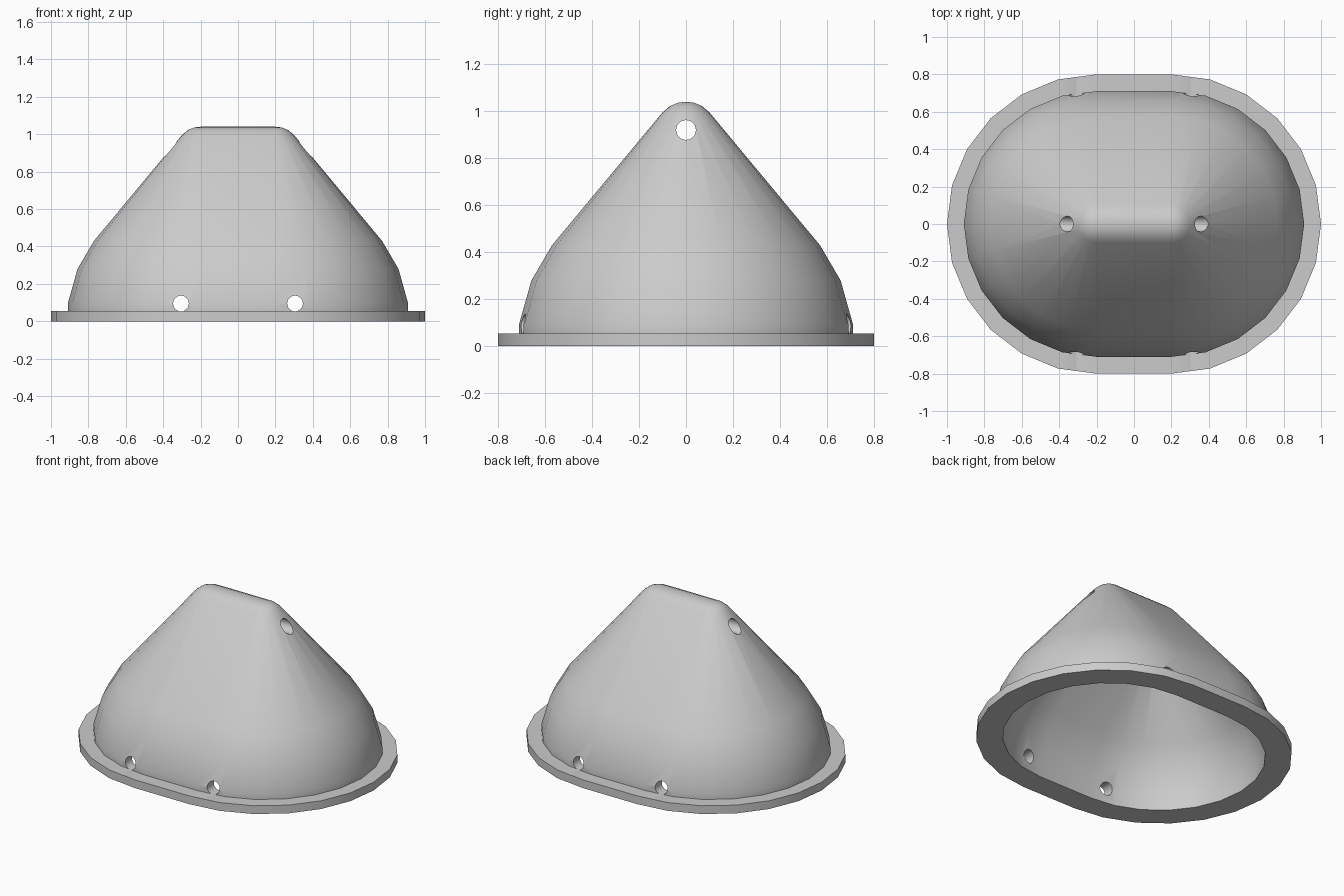
import bpy, bmesh, math
from mathutils import Matrix

if "Cube" in bpy.data.objects:
    bpy.data.objects.remove(bpy.data.objects["Cube"])

HALF = 0.2      # half length of the straight section
STEPS = 12      # segments per rounded end

grey = bpy.data.materials.new("light grey")
grey.diffuse_color = (0.6, 0.6, 0.6, 1)
grey.use_nodes = True
grey.node_tree.nodes["Principled BSDF"].inputs["Base Color"].default_value = grey.diffuse_color

# Wall section as (radius, height): outer skin from peak to rim, then inner skin back up
section = [(0, 1.04), (0.035, 1.036), (0.068, 1.022), (0.1, 0.995), (0.57, 0.43),
           (0.658, 0.28), (0.71, 0.095), (0.71, 0.055), (0.8, 0.055), (0.8, 0),
           (0.64, 0), (0.64, 0.09), (0.59, 0.26), (0.512, 0.385), (0.05, 0.94),
           (0.025, 0.96), (0, 0.967)]


def ring(bm, r, z):
    """Stadium shaped loop of vertices."""
    verts = []
    for side in (1, -1):
        for i in range(STEPS + 1):
            a = math.pi * (i / STEPS - 0.5)
            verts.append(bm.verts.new((side * (HALF + r * math.cos(a)),
                                       side * r * math.sin(a), z)))
    return verts


def finish(bm, name):
    me = bpy.data.meshes.new(name)
    bm.to_mesh(me)
    bm.free()
    ob = bpy.data.objects.new(name, me)
    bpy.context.collection.objects.link(ob)
    return ob


# Hollow hood with flange
bm = bmesh.new()
rings = [ring(bm, r, z) for r, z in section]
n = len(rings[0])
for a, b in zip(rings, rings[1:]):
    for i in range(n):
        j = (i + 1) % n
        bm.faces.new((a[i], b[i], b[j], a[j]))
bmesh.ops.remove_doubles(bm, verts=bm.verts[:], dist=1e-5)
bmesh.ops.recalc_face_normals(bm, faces=bm.faces[:])
hood = finish(bm, "hood_shell")
hood.data.materials.append(grey)

# Hole drills: two along y near the base, one along x through the peak
bm = bmesh.new()
drills = [Matrix.Translation((x, 0, 0.095)) @ Matrix.Rotation(math.pi / 2, 4, 'X')
          for x in (-0.305, 0.305)]
drills.append(Matrix.Translation((0, 0, 0.92)) @ Matrix.Rotation(math.pi / 2, 4, 'Y'))
for m in drills:
    bmesh.ops.create_cone(bm, cap_ends=True, segments=24, radius1=0.042,
                          radius2=0.042, depth=2.4, matrix=m)
cutter = finish(bm, "hole_cutter")
cutter.hide_render = True

mod = hood.modifiers.new("holes", 'BOOLEAN')
mod.operation = 'DIFFERENCE'
mod.solver = 'EXACT'
mod.object = cutter
bpy.context.view_layer.objects.active = hood
hood.select_set(True)
bpy.ops.object.modifier_apply(modifier=mod.name)
bpy.data.objects.remove(cutter)

# Smooth skin with crisp flange and hole edges
bpy.ops.object.select_all(action='DESELECT')
hood.select_set(True)
bpy.ops.object.shade_smooth_by_angle(angle=math.radians(32))
